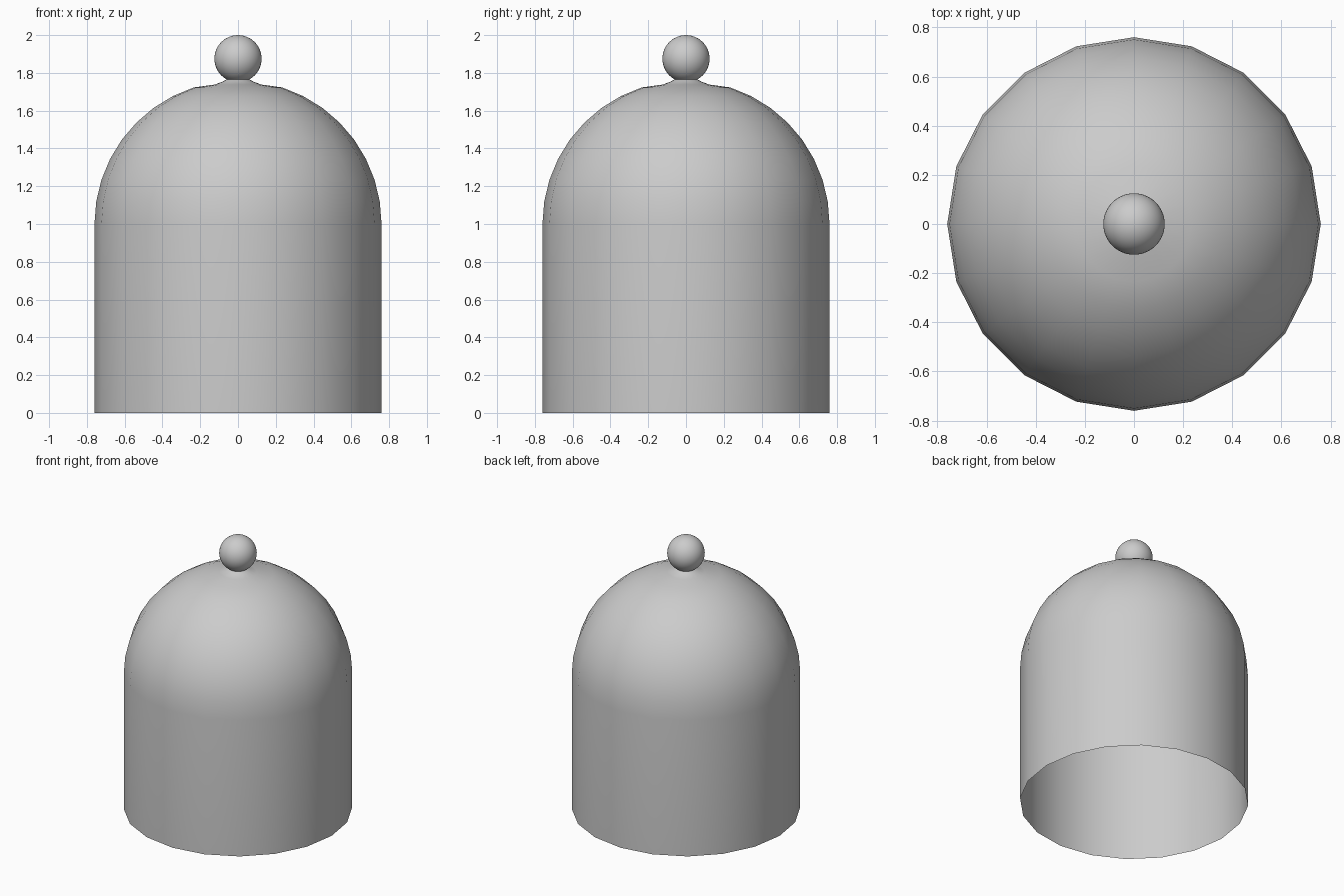
import bpy, bmesh
from math import sin, cos, pi, radians

if "Cube" in bpy.data.objects:
    bpy.data.objects.remove(bpy.data.objects["Cube"])

SIDES = 20
R = 0.76      # outer radius of the cover
SPRING = 1.0  # height where the dome starts


def lathe(name, profile, sides):
    """Revolve an open (radius, z) profile around the z axis."""
    bm = bmesh.new()
    rings = [[bm.verts.new((r * cos(2 * pi * i / sides), r * sin(2 * pi * i / sides), z))
              for i in range(sides)] for r, z in profile]
    for low, high in zip(rings, rings[1:]):
        for i in range(sides):
            j = (i + 1) % sides
            bm.faces.new((low[i], low[j], high[j], high[i]))
    return finish(name, bm)


def finish(name, bm):
    mesh = bpy.data.meshes.new(name)
    bm.to_mesh(mesh)
    bm.free()
    obj = bpy.data.objects.new(name, mesh)
    bpy.context.collection.objects.link(obj)
    bpy.ops.object.select_all(action='DESELECT')
    obj.select_set(True)
    bpy.context.view_layer.objects.active = obj
    bpy.ops.object.shade_smooth_by_angle(angle=radians(40))
    return obj


# thin open-bottomed cover: straight wall, round dome, small flared neck
profile = [(R, 0.0)]
profile += [(R * cos(radians(a)), SPRING + R * sin(radians(a))) for a in range(0, 73, 9)]
profile += [(0.125, 1.738), (0.085, 1.752), (0.06, 1.766)]
lathe("bell_cover", profile, SIDES)

# round knob on top
bm = bmesh.new()
bmesh.ops.create_uvsphere(bm, u_segments=40, v_segments=24, radius=0.125)
bmesh.ops.translate(bm, verts=bm.verts, vec=(0, 0, 1.875))
finish("knob", bm)
